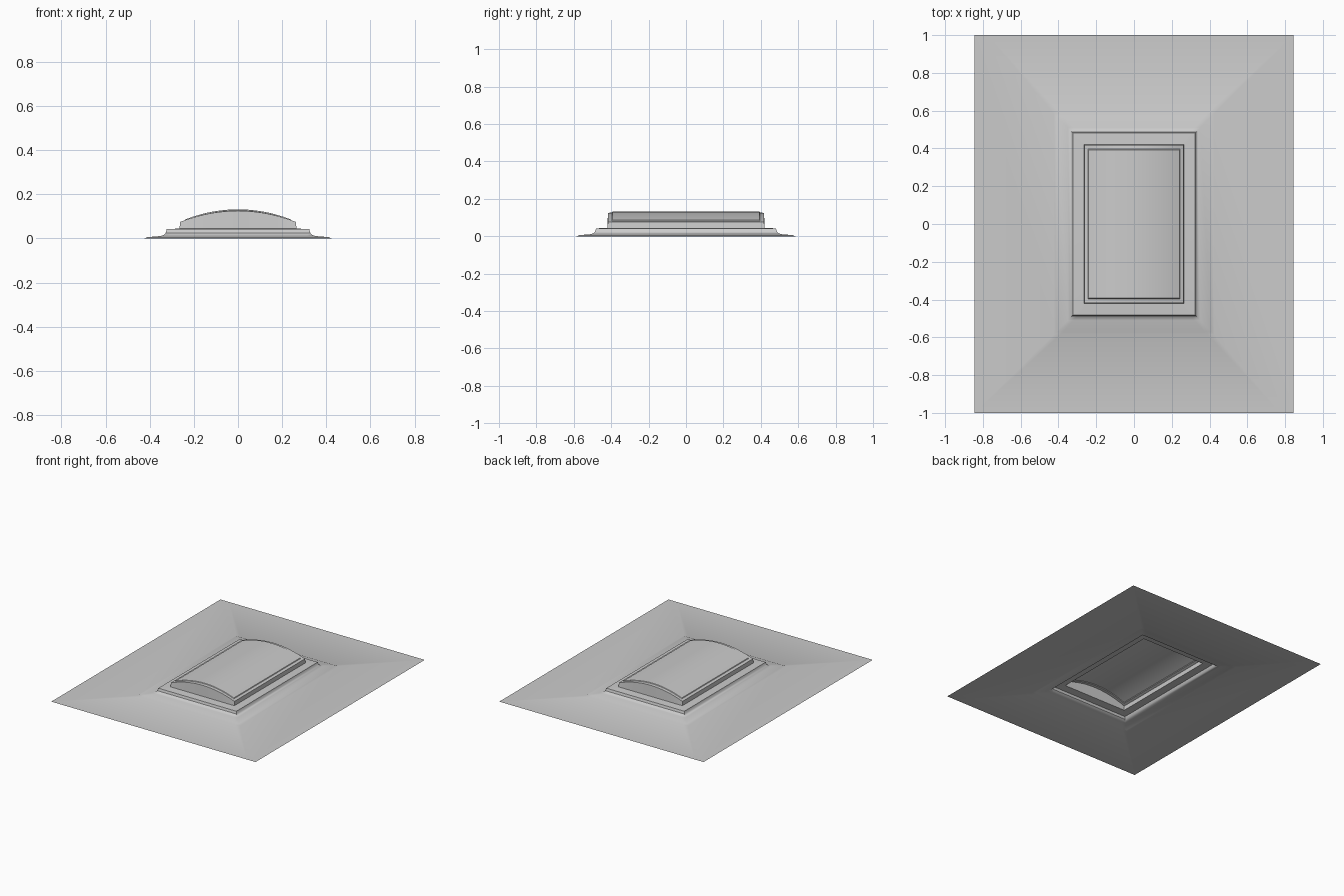
import bpy, bmesh

if "Cube" in bpy.data.objects:
    bpy.data.objects.remove(bpy.data.objects["Cube"])

N = 24  # segments across the arched direction

# Nested rectangular rings: half width, half length, edge height, arch rise
RINGS = [
    (0.845, 1.0, 0.0, 0.0),       # flat roof sheet
    (0.425, 0.585, 0.0, 0.0),     # foot of the flashing
    (0.41, 0.57, 0.006, 0.0),
    (0.35, 0.51, 0.011, 0.0),
    (0.338, 0.497, 0.015, 0.0),
    (0.328, 0.486, 0.024, 0.0),
    (0.323, 0.481, 0.042, 0.0),   # kerb
    (0.265, 0.421, 0.045, 0.0),   # ledge
    (0.262, 0.417, 0.075, 0.050), # arched end walls
    (0.243, 0.396, 0.081, 0.046), # rim
    (0.240, 0.393, 0.086, 0.046), # raised panel edge
]


def ring(bm, hx, hy, z, rise):
    def row(y):
        pts = []
        for i in range(N + 1):
            t = -1 + 2 * i / N
            pts.append(bm.verts.new((t * hx, y, z + rise * (1 - t * t))))
        return pts
    return row(-hy), row(hy)


bm = bmesh.new()
prev = None
for spec in RINGS:
    front, back = ring(bm, *spec)
    loop = front + back[::-1]
    if prev:
        n = len(loop)
        for i in range(n):
            j = (i + 1) % n
            bm.faces.new((prev[i], prev[j], loop[j], loop[i]))
    prev = loop

# curved glazing closes the innermost ring
for i in range(N):
    bm.faces.new((front[i], front[i + 1], back[i + 1], back[i]))

mesh = bpy.data.meshes.new("roof_skylight")
bm.to_mesh(mesh)
bm.free()
obj = bpy.data.objects.new("roof_skylight", mesh)
bpy.context.collection.objects.link(obj)
bpy.context.view_layer.objects.active = obj
obj.select_set(True)
bpy.ops.object.shade_smooth_by_angle(angle=0.6)
